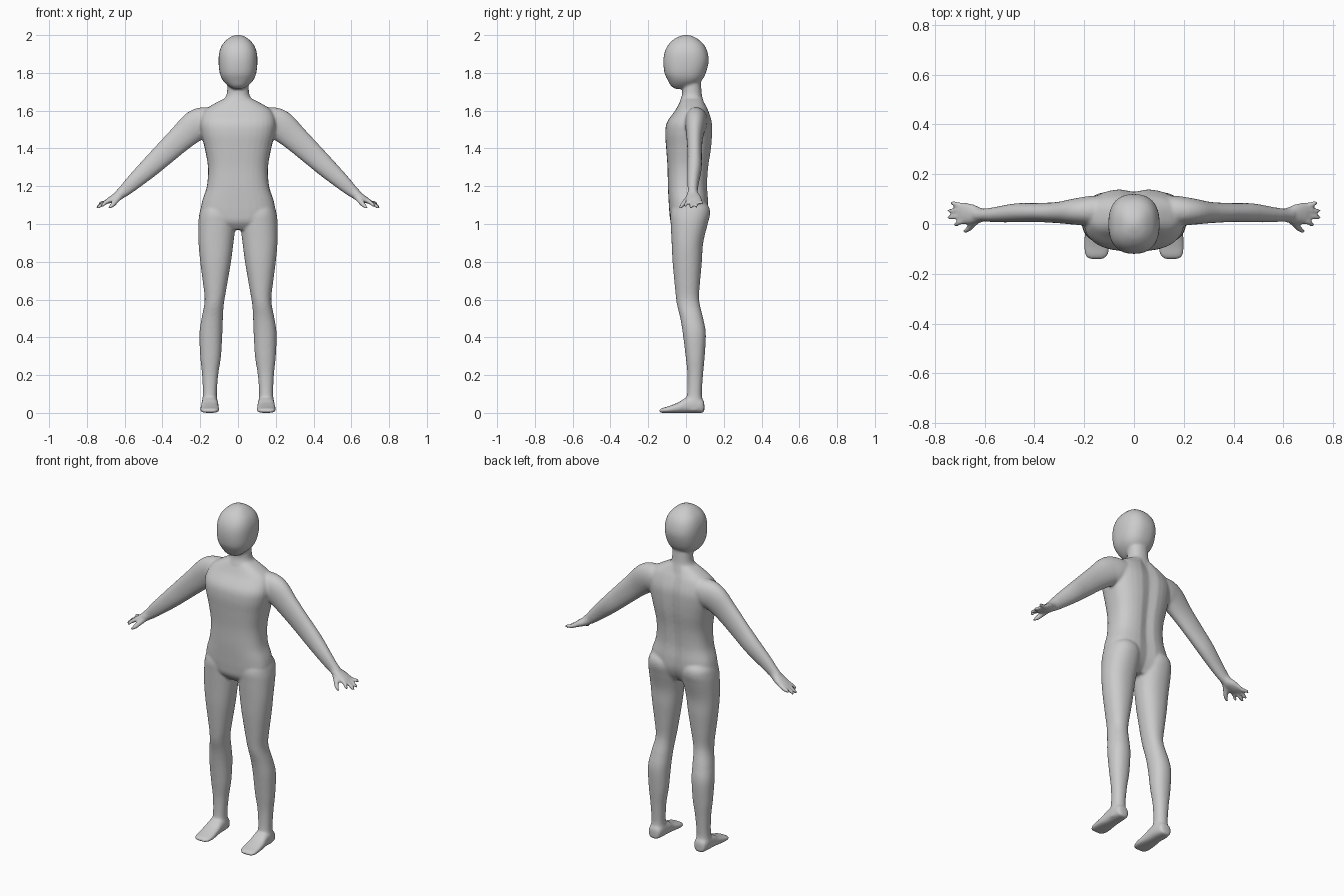
import bpy, bmesh, math
from mathutils import Vector

skin = bpy.data.materials.new("plain grey")
skin.diffuse_color = (0.6, 0.6, 0.6, 1)
parts = []
SIDES = 32


def spline(rows, steps=5):
    """Smoothly fill in extra rows between the given ones."""
    out = []
    for i in range(len(rows) - 1):
        p0, p1 = rows[max(i - 1, 0)], rows[i]
        p2, p3 = rows[i + 1], rows[min(i + 2, len(rows) - 1)]
        for s in range(steps):
            t = s / steps
            out.append([b + 0.5 * t * (c - a + t * (2*a - 5*b + 4*c - d + t * (3*(b - c) + d - a)))
                        for a, b, c, d in zip(p0, p1, p2, p3)])
    return out + [list(rows[-1])]


def skin_rings(name, rings):
    bm = bmesh.new()
    loops = [[bm.verts.new(p) for p in ring] for ring in rings]
    for a, b in zip(loops, loops[1:]):
        for i in range(SIDES):
            j = (i + 1) % SIDES
            bm.faces.new((a[i], a[j], b[j], b[i]))
    bm.faces.new(loops[0])
    bm.faces.new(loops[-1])
    bmesh.ops.recalc_face_normals(bm, faces=bm.faces)
    mesh = bpy.data.meshes.new(name)
    bm.to_mesh(mesh)
    bm.free()
    mesh.materials.append(skin)
    obj = bpy.data.objects.new(name, mesh)
    bpy.context.collection.objects.link(obj)
    parts.append(obj)


def oval(power):
    """Unit rounded-square outline."""
    for i in range(SIDES):
        a = 2 * math.pi * i / SIDES
        c, s = math.cos(a), math.sin(a)
        yield (math.copysign(abs(c) ** (2 / power), c), math.copysign(abs(s) ** (2 / power), s))


def upright(name, rows, power=2.3, side=1, groove=0):
    """Rows of z, x min, x max, y front, y back."""
    rings = []
    for z, x0, x1, y0, y1 in spline(rows):
        ring = []
        for u, v in oval(power):
            y = (y0 + y1) / 2 + v * (y1 - y0) / 2
            if v > 0:
                y -= groove * math.exp(-(u / 0.16) ** 2)
            ring.append((side * ((x0 + x1) / 2 + u * (x1 - x0) / 2), y, z))
        rings.append(ring)
    skin_rings(name, rings)


def limb(name, rows, side):
    """Rows of x, y, z, half depth in y, half thickness across the path."""
    rows = spline(rows)
    rings = []
    for i, (x, y, z, ry, rt) in enumerate(rows):
        a, b = rows[max(i - 1, 0)], rows[min(i + 1, len(rows) - 1)]
        d = Vector(b[:3]) - Vector(a[:3])
        n = Vector((-d.z, 0, d.x)).normalized()
        w = n.cross(d).normalized()
        ring = [Vector((x, y, z)) + w * u * ry + n * v * rt for u, v in oval(2.1)]
        rings.append([(side * p.x, p.y, p.z) for p in ring])
    skin_rings(name, rings)


# head, neck and torso
upright("head", [(z, -w, w, f, b) for z, w, f, b in [
    (1.715, .022, -.055, -.015), (1.73, .05, -.078, .045), (1.76, .08, -.096, .083),
    (1.80, .097, -.114, .105), (1.86, .103, -.12, .12), (1.91, .099, -.113, .114),
    (1.95, .083, -.093, .095), (1.98, .055, -.062, .062), (1.995, .03, -.03, .032),
    (2.001, .008, -.008, .008)]], 2.4)
upright("neck", [(z, -w, w, f, b) for z, w, f, b in [
    (1.58, .10, -.04, .11), (1.64, .085, -.035, .095), (1.68, .062, -.022, .085),
    (1.72, .057, -.02, .081), (1.80, .058, -.015, .075)]], 2.2)
upright("torso", [(z, -w, w, f, b) for z, w, f, b in [
    (.97, .09, -.05, .07), (1.01, .165, -.08, .10), (1.06, .196, -.088, .118),
    (1.12, .19, -.092, .12), (1.20, .165, -.096, .114), (1.30, .159, -.098, .12),
    (1.40, .176, -.105, .135), (1.48, .195, -.11, .141), (1.54, .20, -.10, .139),
    (1.60, .178, -.058, .12), (1.64, .12, -.036, .10), (1.665, .07, -.022, .088)]],
    2.6, 1, .013)

for side, word in ((1, "left"), (-1, "right")):
    # leg, with the hip and buttock at its top
    upright(word + "_leg", [
        (1.13, .05, .16, -.04, .09), (1.09, .022, .194, -.072, .122), (1.05, .012, .205, -.083, .127),
        (1.0, .012, .21, -.081, .115), (.9, .024, .209, -.076, .091), (.8, .037, .20, -.071, .084),
        (.7, .054, .187, -.062, .075), (.62, .068, .177, -.054, .069), (.57, .076, .179, -.047, .074),
        (.5, .08, .193, -.03, .091), (.42, .083, .204, -.017, .105), (.3, .09, .20, -.002, .099),
        (.2, .105, .19, .008, .09), (.1, .112, .186, .006, .084), (.05, .108, .192, -.005, .09),
        (.012, .112, .19, -.01, .09)], 2.2, side)
    # foot, lofted from heel to toe
    rings = []
    for y, x0, x1, top in spline([
            (.097, .135, .165, .05), (.088, .115, .185, .07), (.05, .106, .192, .085),
            (0, .104, .194, .08), (-.04, .102, .198, .056), (-.09, .098, .20, .036),
            (-.125, .105, .196, .026), (-.14, .122, .18, .018)]):
        rings.append([(side * ((x0 + x1) / 2 + u * (x1 - x0) / 2), y, top * (1 + v) / 2)
                      for u, v in oval(2.6)])
    skin_rings(word + "_foot", rings)
    # arm from the shoulder to the wrist
    limb(word + "_arm", [
        (.10, .055, 1.555, .06, .06), (.17, .053, 1.54, .06, .08), (.225, .05, 1.52, .054, .082),
        (.30, .046, 1.456, .043, .07), (.39, .046, 1.372, .038, .061), (.47, .045, 1.297, .038, .053),
        (.55, .038, 1.224, .031, .042), (.60, .036, 1.178, .026, .033), (.63, .036, 1.155, .027, .026)],
        side)
    # palm, four fingers and thumb
    limb(word + "_palm", [
        (.59, .036, 1.185, .022, .024), (.625, .036, 1.155, .032, .026), (.655, .04, 1.138, .041, .021),
        (.685, .043, 1.123, .043, .015), (.70, .043, 1.117, .036, .01)], side)
    for k, (y0, y1, x1, z1) in enumerate([
            (.012, -.002, .725, 1.092), (.034, .026, .748, 1.082),
            (.054, .054, .748, 1.086), (.073, .083, .738, 1.102)]):
        limb(f"{word}_finger_{k + 1}", [
            (.67, y0, 1.128, .011, .012), (.70, (y0 * 2 + y1) / 3, 1.115, .0105, .0115),
            (x1 - .012, y1, z1 + .01, .009, .01), (x1, y1, z1, .005, .005)], side)
    limb(word + "_thumb", [
        (.62, .025, 1.15, .015, .016), (.645, .002, 1.125, .0135, .016),
        (.665, -.02, 1.1, .011, .013), (.685, -.033, 1.083, .006, .006)], side)

# fuse everything into one continuous smooth body
bpy.ops.object.select_all(action='DESELECT')
for obj in parts:
    obj.select_set(True)
bpy.context.view_layer.objects.active = parts[0]
bpy.ops.object.join()
body = bpy.context.object
body.name = "body"
fuse = body.modifiers.new("fuse", 'REMESH')
fuse.mode = 'VOXEL'
fuse.voxel_size = 0.007
fuse.use_smooth_shade = True
soft = body.modifiers.new("soften", 'SMOOTH')
soft.factor = 0.5
soft.iterations = 6
